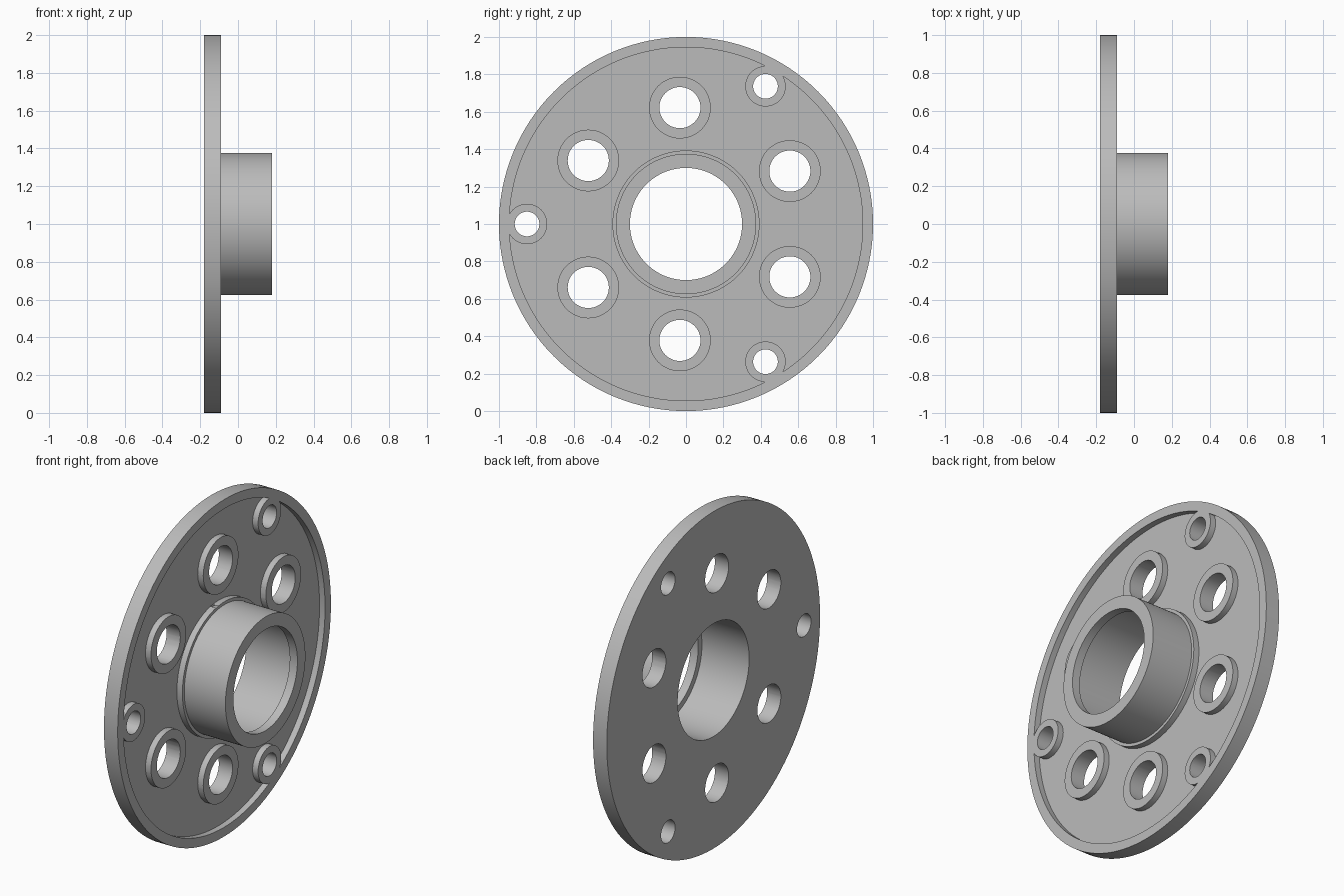
import bpy
import bmesh
from math import cos, sin, pi, radians
from mathutils import Matrix

cube = bpy.data.objects.get("Cube")
if cube:
    bpy.data.objects.remove(cube, do_unlink=True)

SEGMENTS = 128
AXIS_Z = 1.0
BACK, FACE, FLOOR, HUB_END = -0.18, -0.09, -0.126, 0.18

metal = bpy.data.materials.new("grey metal")
metal.use_nodes = True
GREY = (0.5, 0.5, 0.5, 1)
metal.diffuse_color = GREY
metal.node_tree.nodes["Principled BSDF"].inputs["Base Color"].default_value = GREY


def finish(name, bm):
    bmesh.ops.recalc_face_normals(bm, faces=bm.faces)
    mesh = bpy.data.meshes.new(name)
    bm.to_mesh(mesh)
    bm.free()
    obj = bpy.data.objects.new(name, mesh)
    bpy.context.collection.objects.link(obj)
    mesh.materials.append(metal)
    return obj


def lathe(name, profile):
    """Turn a closed (x, radius) profile around the disc axis."""
    bm = bmesh.new()
    rings = []
    for i in range(SEGMENTS):
        a = 2 * pi * i / SEGMENTS
        rings.append([bm.verts.new((x, r * cos(a), AXIS_Z + r * sin(a))) for x, r in profile])
    n = len(profile)
    for i, ring in enumerate(rings):
        after = rings[(i + 1) % SEGMENTS]
        for j in range(n):
            k = (j + 1) % n
            bm.faces.new((ring[j], ring[k], after[k], after[j]))
    return finish(name, bm)


def pins(name, spots, sizes):
    """Cylinders along x at each (angle, circle radius, kind)."""
    bm = bmesh.new()
    for angle, circle, kind in spots:
        a = radians(angle)
        place = Matrix.Translation((0, circle * cos(a), AXIS_Z + circle * sin(a)))
        bmesh.ops.create_cone(bm, cap_ends=True, segments=48, depth=0.6,
                              radius1=sizes[kind], radius2=sizes[kind],
                              matrix=place @ Matrix.Rotation(pi / 2, 4, 'Y'))
    return finish(name, bm)


def cut(target, cutter):
    mod = target.modifiers.new("cut", 'BOOLEAN')
    mod.operation = 'DIFFERENCE'
    mod.solver = 'EXACT'
    mod.object = cutter
    graph = bpy.context.evaluated_depsgraph_get()
    mesh = bpy.data.meshes.new_from_object(target.evaluated_get(graph))
    target.modifiers.clear()
    target.data = mesh
    bpy.data.objects.remove(cutter, do_unlink=True)


# Bolt hole layout: six large holes and three small ones near the rim
spots = [(s * a, 0.623, "large") for a in (27, 93, 147) for s in (1, -1)]
spots += [(a, 0.85, "small") for a in (60, 180, 300)]

# Disc with hub, stepped bore and inner lip
flange = lathe("hub_flange", [
    (BACK, 0.335), (BACK, 1.0), (FACE, 1.0), (FACE, 0.375),
    (HUB_END, 0.375), (HUB_END, 0.3), (0.13, 0.3), (0.13, 0.335)])

# Shallow recess that leaves the rim, collar and bosses standing
recess = lathe("recess_cutter", [(FLOOR, 0.393), (FLOOR, 0.945), (0, 0.945), (0, 0.393)])
cut(recess, pins("boss_pins", spots, {"large": 0.165, "small": 0.108}))
cut(flange, recess)

# Through holes
cut(flange, pins("hole_pins", spots, {"large": 0.11, "small": 0.066}))

# Smooth round walls with crisp edges
bpy.ops.object.select_all(action='DESELECT')
flange.select_set(True)
bpy.context.view_layer.objects.active = flange
bpy.ops.object.shade_smooth_by_angle(angle=radians(30))
